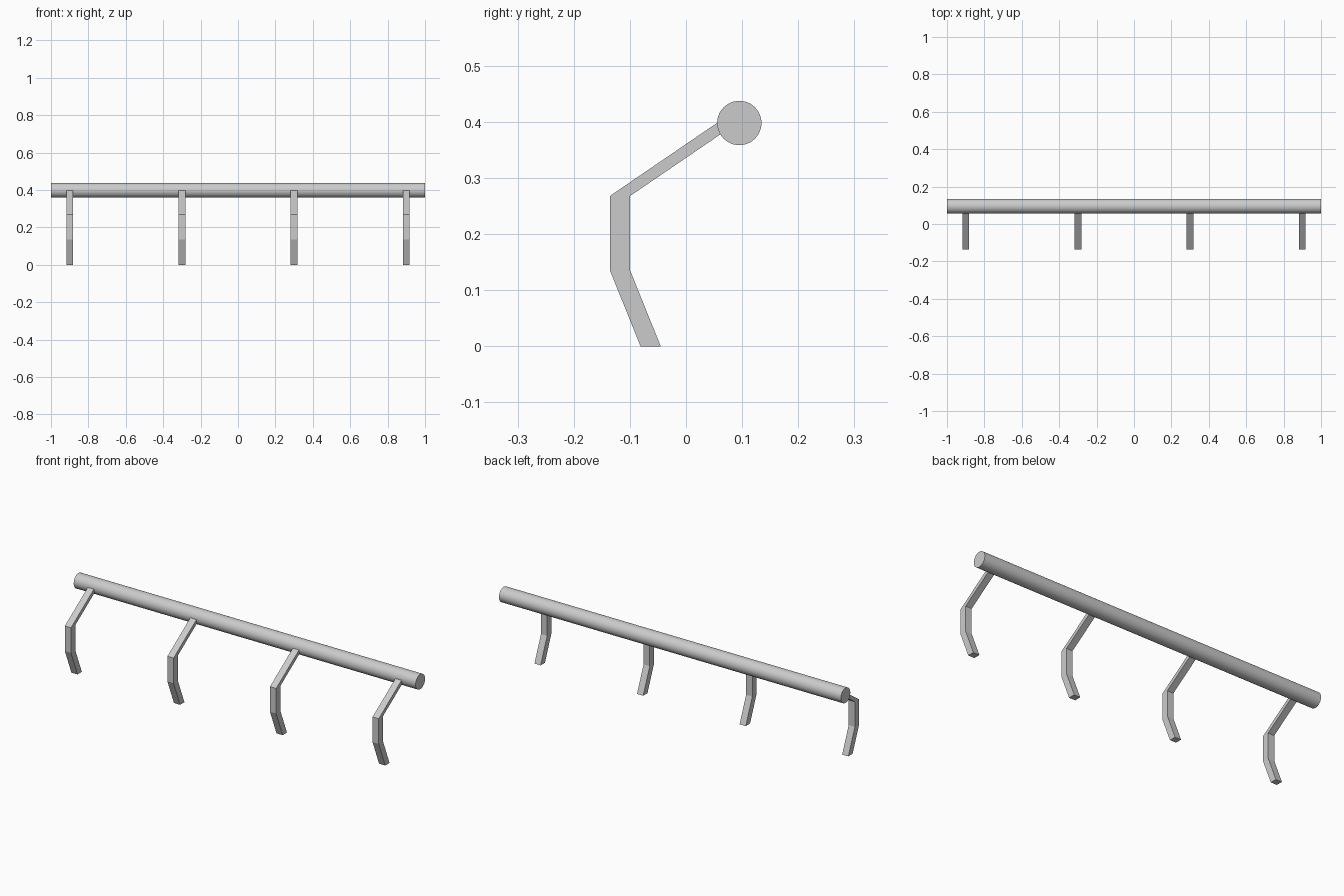
import bpy
import bmesh
from math import radians

if "Cube" in bpy.data.objects:
    bpy.data.objects.remove(bpy.data.objects["Cube"])

RAIL_Y, RAIL_Z, RAIL_R = 0.095, 0.398, 0.0395
BAR = 0.036                      # bracket thickness in x and y
BRACKET_X = (-0.9, -0.3, 0.3, 0.9)

# Round handrail running along x
bpy.ops.mesh.primitive_cylinder_add(vertices=48, radius=RAIL_R, depth=2.0,
                                    location=(0, RAIL_Y, RAIL_Z),
                                    rotation=(0, radians(90), 0))
rail = bpy.context.object
rail.name = "handrail"
bpy.ops.object.shade_smooth_by_angle(angle=radians(40))

# Bent bracket: a path of back-edge points, widened by BAR in y
path = [(-0.081, 0.0), (-0.1355, 0.135), (-0.1355, 0.268), (0.058, 0.40)]
profile = path + [(y + BAR, z) for y, z in reversed(path)]


def bracket_mesh():
    bm = bmesh.new()
    face = bm.faces.new([bm.verts.new((-BAR / 2, y, z)) for y, z in profile])
    side = bmesh.ops.extrude_face_region(bm, geom=[face])["geom"]
    bmesh.ops.translate(bm, vec=(BAR, 0, 0),
                        verts=[g for g in side if isinstance(g, bmesh.types.BMVert)])
    bmesh.ops.recalc_face_normals(bm, faces=bm.faces)
    mesh = bpy.data.meshes.new("bracket")
    bm.to_mesh(mesh)
    bm.free()
    return mesh


# Four identical brackets sharing one mesh
mesh = bracket_mesh()
for i, x in enumerate(BRACKET_X, 1):
    bracket = bpy.data.objects.new(f"bracket_{i}", mesh)
    bracket.location.x = x
    bpy.context.collection.objects.link(bracket)
